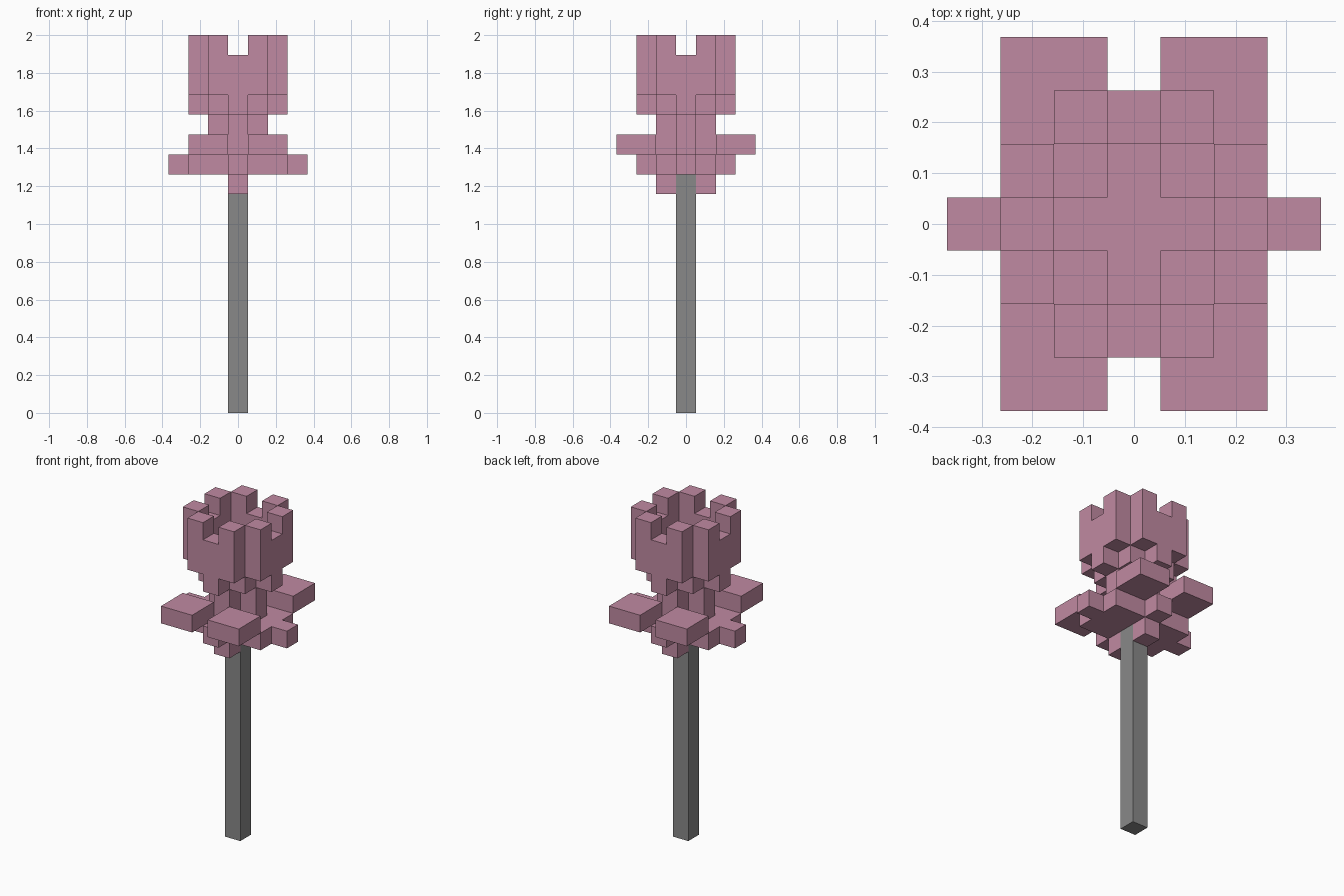
import bpy
import bmesh
from math import radians
from mathutils import Matrix, Vector

CELL = 2 / 19  # the whole model sits on a grid of cubes

default = bpy.data.objects.get("Cube")
if default:
    bpy.data.objects.remove(default, do_unlink=True)


def material(name, color):
    mat = bpy.data.materials.new(name)
    mat.use_nodes = True
    mat.diffuse_color = (*color, 1)
    mat.node_tree.nodes["Principled BSDF"].inputs["Base Color"].default_value = (*color, 1)
    return mat


pink = material("dusty pink", (0.53, 0.255, 0.36))
grey = material("stem grey", (0.25, 0.25, 0.25))


def mirrored(cells):
    """Repeat cells across both vertical planes."""
    return {(sx * x, sy * y, z) for x, y, z in cells for sx in (1, -1) for sy in (1, -1)}


def block(xs, ys, zs):
    return {(x, y, z) for x in xs for y in ys for z in zs}


def build(name, cells, mat):
    """Join grid cubes into one solid and drop the walls between neighbours."""
    bm = bmesh.new()
    for cell in cells:
        center = (Vector(cell) + Vector((0, 0, 0.5))) * CELL
        made = bmesh.ops.create_cube(bm, size=CELL, matrix=Matrix.Translation(center))
        faces = {f for v in made["verts"] for f in v.link_faces}
        inner = [f for f in faces
                 if tuple(round(c + n) for c, n in zip(cell, f.normal)) in cells]
        bmesh.ops.delete(bm, geom=inner, context="FACES")
    bmesh.ops.remove_doubles(bm, verts=bm.verts, dist=CELL / 100)
    bmesh.ops.dissolve_limit(bm, angle_limit=radians(1), verts=bm.verts, edges=bm.edges)
    mesh = bpy.data.meshes.new(name)
    bm.to_mesh(mesh)
    bm.free()
    mesh.materials.append(mat)
    obj = bpy.data.objects.new(name, mesh)
    bpy.context.collection.objects.link(obj)


# Stem
build("stem", block([0], [0], range(12)), grey)

# Base of the bloom: collar, side sepals and the plus-shaped core
collar = mirrored({(0, 1, 11), (0, 2, 12)})
sepals = mirrored(block(range(3), [0, 1], [12]) | {(3, 0, 12)})
core = mirrored({(0, 0, 0), (1, 0, 0), (0, 1, 0)})
core = {(x, y, z) for x, y, _ in core for z in (13, 14)}
build("flower_base", collar | sepals | core, pink)

# Four flat outer petals
for side_x, x in (("left", 1), ("right", -1)):
    for side_y, y in (("front", -1), ("back", 1)):
        build(f"outer_petal_{side_y}_{side_x}",
              block([x, 2 * x], [2 * y, 3 * y], [13]), pink)

# Hollow cup with a rounded underside and eight raised tips
cup_floor = mirrored({(2, 0, 15), (0, 2, 15), (1, 1, 15)})
cup_wall = mirrored(block([2], [0, 1], [16, 17]) | block([0, 1], [2], [16, 17]))
cup_tips = mirrored({(2, 1, 18), (1, 2, 18)})
build("flower_cup", cup_floor | cup_wall | cup_tips, pink)
